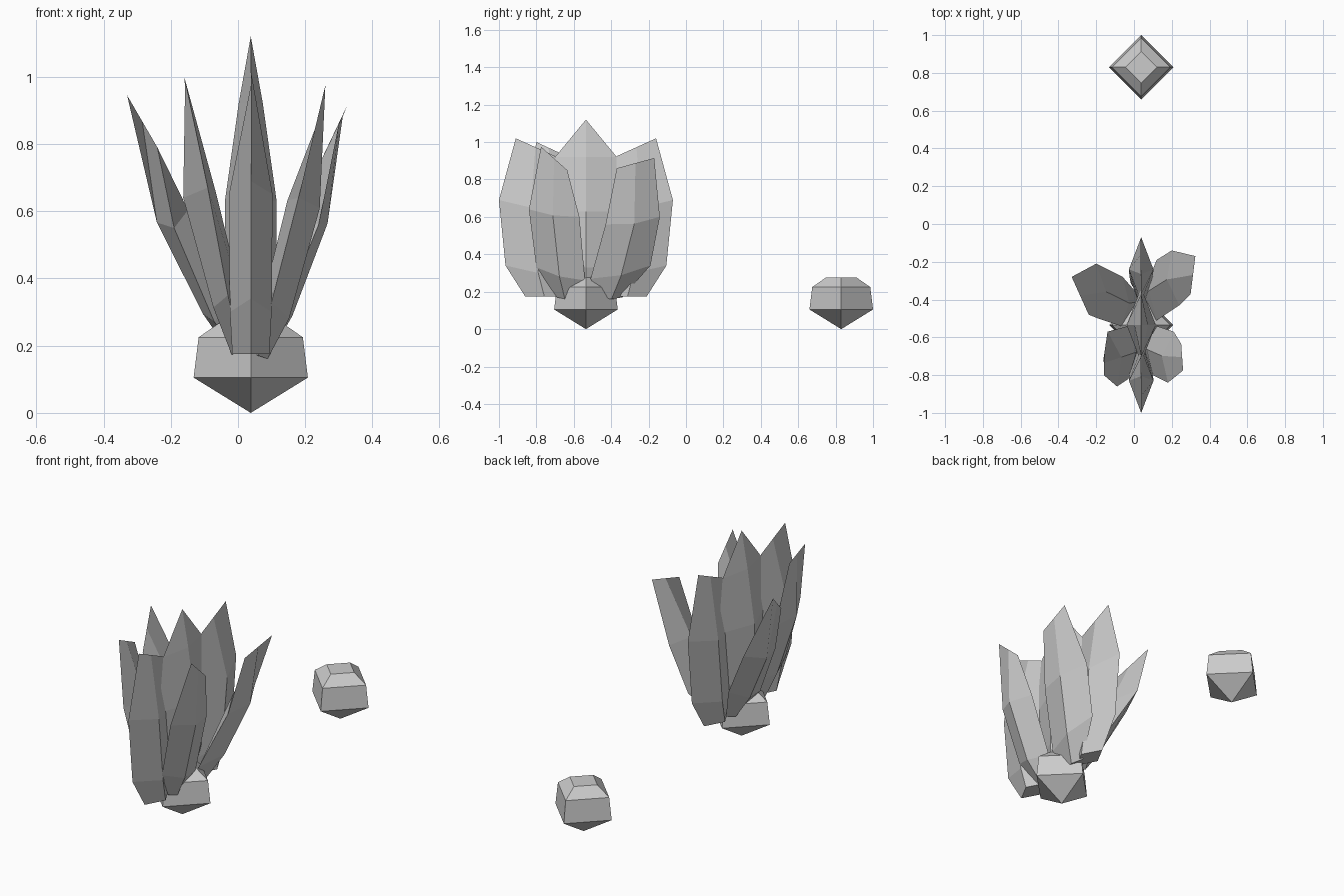
import bpy, bmesh
from mathutils import Vector

if "Cube" in bpy.data.objects:
    bpy.data.objects.remove(bpy.data.objects["Cube"])

CX, CY = 0.038, -0.535      # plant centre


def loft(name, rings):
    """Skin a list of four-point rings, capping both ends."""
    bm = bmesh.new()
    vs = [[bm.verts.new(p) for p in r] for r in rings]
    for a, b in zip(vs, vs[1:]):
        for i in range(4):
            j = (i + 1) % 4
            bm.faces.new((a[i], a[j], b[j], b[i]))
    bm.faces.new(vs[0][::-1])
    bm.faces.new(vs[-1])
    bmesh.ops.remove_doubles(bm, verts=bm.verts, dist=1e-5)
    bmesh.ops.recalc_face_normals(bm, faces=bm.faces)
    me = bpy.data.meshes.new(name)
    bm.to_mesh(me)
    bm.free()
    ob = bpy.data.objects.new(name, me)
    bpy.context.collection.objects.link(ob)
    return ob


def bulb(name, x, y):
    prof = [(0.0, 0.0), (0.17, 0.105), (0.155, 0.225), (0.083, 0.275)]
    loft(name, [[(x + r, y, z), (x, y + r, z), (x - r, y, z), (x, y - r, z)]
                for r, z in prof])


def leaf(name, outer, inner, thick):
    """Blade with a ridge on both faces; outer/inner edges run base to top."""
    o = [Vector(p) for p in outer]
    i = [Vector(p) for p in inner]
    n = len(o)
    rings = []
    for k in range(n):
        up = (o[min(k + 1, n - 1)] + i[min(k + 1, n - 1)]
              - o[max(k - 1, 0)] - i[max(k - 1, 0)])
        across = o[k] - i[k]
        if across.length < 1e-4:
            across = o[k - 1] - i[k - 1]
        nor = across.cross(up).normalized() * thick[k]
        m = (o[k] + i[k]) / 2
        rings.append([o[k], m + nor, i[k], m - nor])
    loft(name, rings)


# Bulbs: one under the plant, one loose
bulb("plant_bulb", CX, CY)
bulb("loose_bulb", CX, 0.83)

# Central upright leaf
half = [(0.10, 0.18), (0.18, 0.33), (0.20, 0.63), (0.165, 0.92), (0.0, 1.12)]
leaf("centre_leaf", [(CX, CY - w, z) for w, z in half],
     [(CX, CY + w, z) for w, z in half], [0.065, 0.077, 0.077, 0.036, 0])

# Front and back leaves, mirrored about the plant centre
out = [(0.325, 0.175), (0.43, 0.34), (0.465, 0.69), (0.375, 1.02)]
inn = [(0.12, 0.175), (0.08, 0.26), (0.125, 0.61), (0.165, 0.925)]
for name, s in (("front_leaf", -1), ("back_leaf", 1)):
    leaf(name, [(CX, CY + s * d, z) for d, z in out],
         [(CX, CY + s * d, z) for d, z in inn], [0.055, 0.062, 0.065, 0])

# Four side leaves
T = [0.025, 0.045, 0.05, 0]
leaf("back_right_leaf",
     [(.06, -.34, .17), (.12, -.19, .34), (.20, -.14, .60), (.325, -.17, .915)],
     [(.07, -.46, .17), (.12, -.51, .27), (.24, -.43, .56), (.30, -.37, .86)], T)
leaf("front_right_leaf",
     [(.06, -.69, .17), (.10, -.80, .33), (.18, -.84, .64), (.26, -.775, .975)],
     [(.07, -.60, .17), (.12, -.54, .26), (.21, -.57, .60), (.25, -.635, .85)], T)
leaf("front_left_leaf",
     [(.01, -.69, .18), (-.03, -.82, .35), (-.09, -.86, .67), (-.16, -.80, 1.0)],
     [(.00, -.60, .18), (-.03, -.54, .30), (-.14, -.57, .63), (-.155, -.67, .94)], T)
leaf("back_left_leaf",
     [(.01, -.36, .18), (-.06, -.28, .36), (-.20, -.21, .62), (-.33, -.28, .945)],
     [(.00, -.46, .18), (-.07, -.54, .27), (-.19, -.50, .55), (-.24, -.48, .79)], T)
